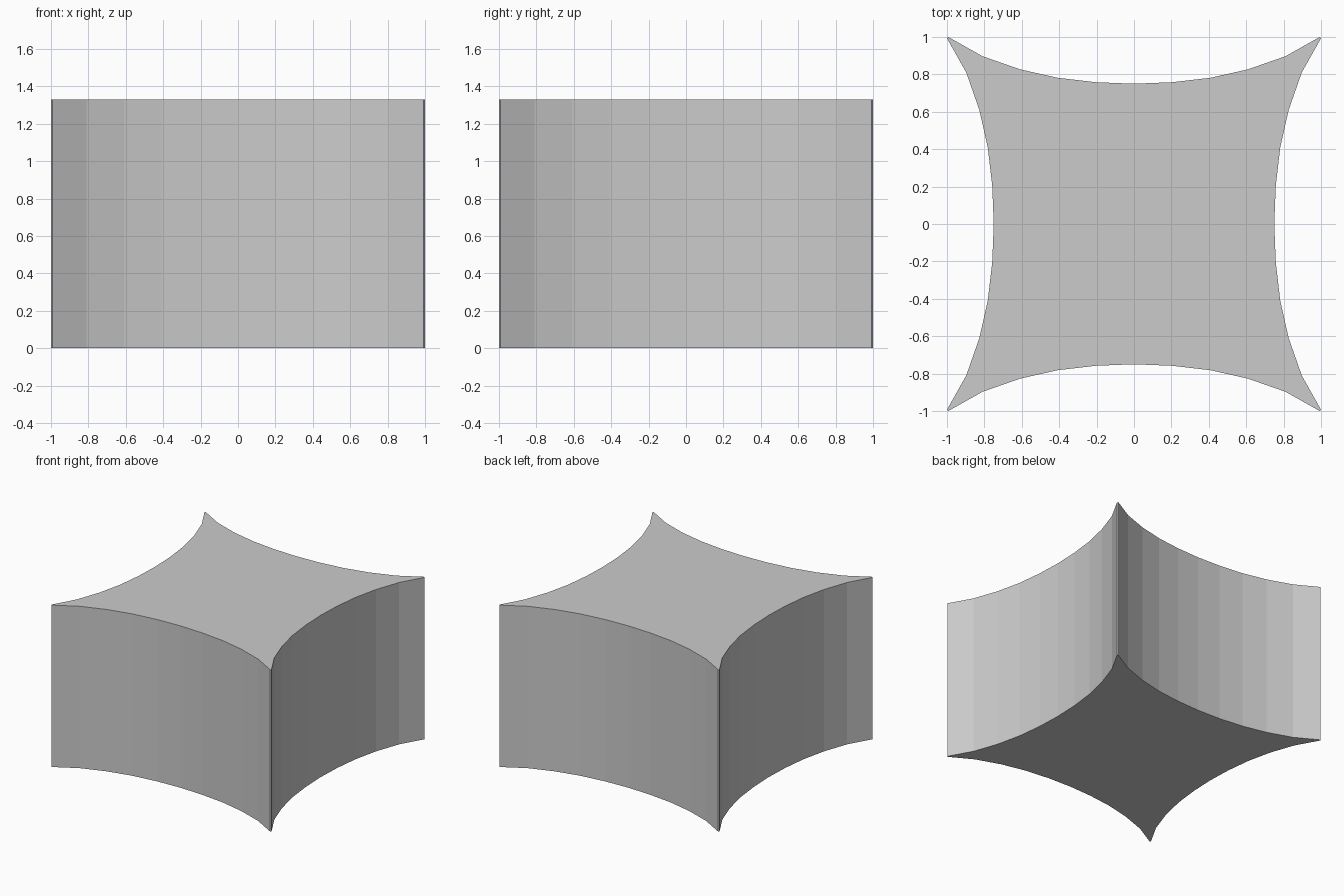
import bpy, bmesh
from mathutils import Matrix, Vector

if "Cube" in bpy.data.objects:
    bpy.data.objects.remove(bpy.data.objects["Cube"])

HEIGHT = 1.33

# One concave side (front), right half; mirrored for the left half
half = [(0, 0.75), (0.205, 0.758), (0.41, 0.782), (0.61, 0.827), (0.81, 0.897), (0.993, 1.0)]
side = [Vector((-x, -y, 0)) for x, y in reversed(half)] + [Vector((x, -y, 0)) for x, y in half[1:]]

# Repeat the side four times around z to close the outline
outline = []
for k in range(4):
    turn = Matrix.Rotation(k * 1.5707963, 4, 'Z')
    outline += [turn @ p for p in side]

# Extrude the outline into a solid block
bm = bmesh.new()
base = bm.faces.new([bm.verts.new(p) for p in outline])
top = bmesh.ops.extrude_face_region(bm, geom=[base], use_keep_orig=True)
moved = [g for g in top['geom'] if isinstance(g, bmesh.types.BMVert)]
bmesh.ops.translate(bm, verts=moved, vec=(0, 0, HEIGHT))
bmesh.ops.recalc_face_normals(bm, faces=bm.faces)

mesh = bpy.data.meshes.new("concave_block")
bm.to_mesh(mesh)
bm.free()
block = bpy.data.objects.new("concave_block", mesh)
bpy.context.collection.objects.link(block)
